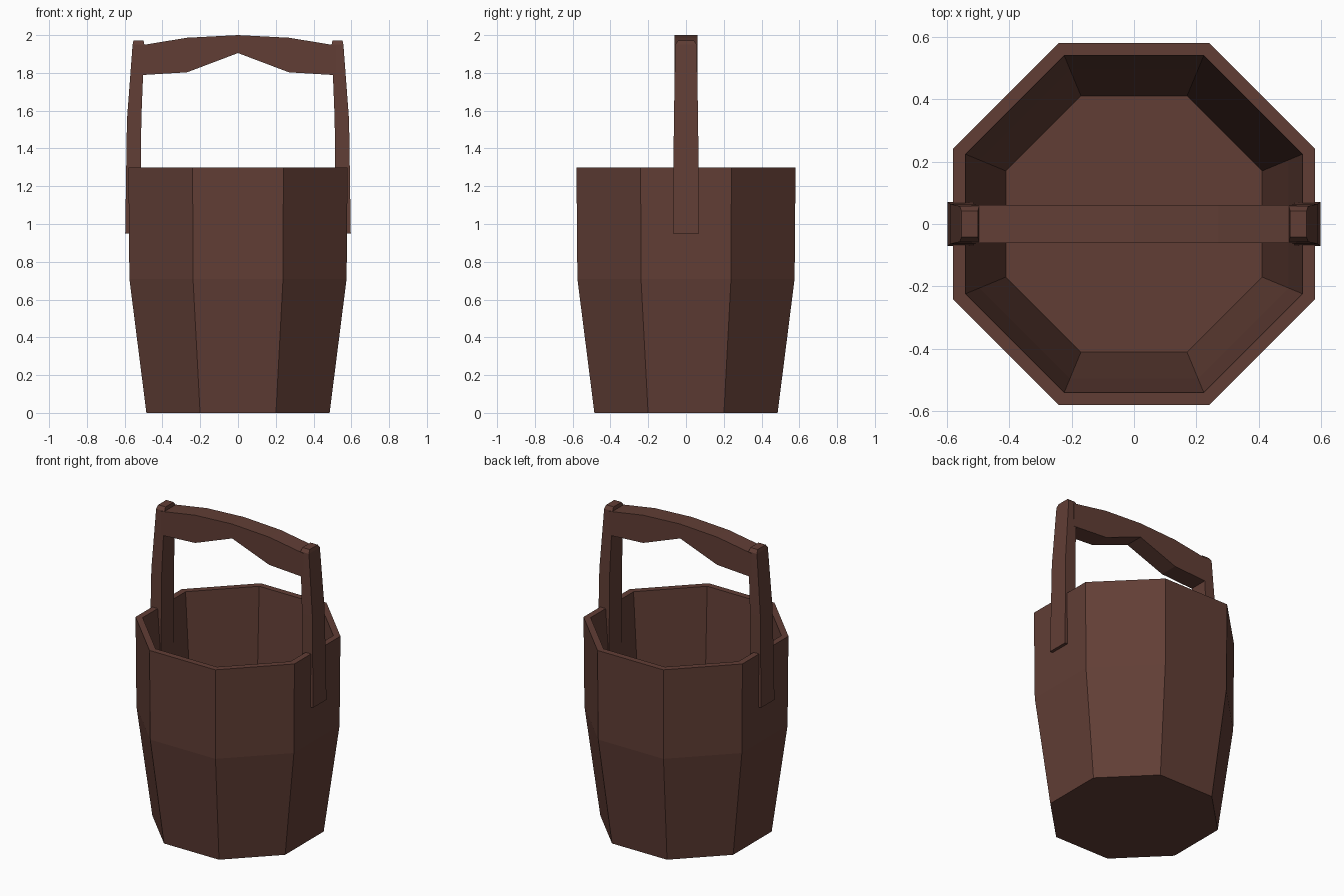
import bpy, bmesh, math

if "Cube" in bpy.data.objects:
    bpy.data.objects.remove(bpy.data.objects["Cube"])

wood = bpy.data.materials.new("dark red wood")
wood.diffuse_color = (0.12, 0.048, 0.036, 1)
wood.use_nodes = True
wood.node_tree.nodes["Principled BSDF"].inputs["Base Color"].default_value = wood.diffuse_color


def finish(name, bm):
    bmesh.ops.recalc_face_normals(bm, faces=bm.faces)
    me = bpy.data.meshes.new(name)
    bm.to_mesh(me)
    bm.free()
    me.materials.append(wood)
    ob = bpy.data.objects.new(name, me)
    bpy.context.collection.objects.link(ob)
    return ob


def loft(name, rings):
    """Skin a list of closed rings and cap both ends."""
    bm = bmesh.new()
    rows = [[bm.verts.new(p) for p in ring] for ring in rings]
    n = len(rows[0])
    for a, b in zip(rows, rows[1:]):
        for i in range(n):
            j = (i + 1) % n
            bm.faces.new((a[i], a[j], b[j], b[i]))
    bm.faces.new(rows[0])
    bm.faces.new(rows[-1])
    return finish(name, bm)


def octagon(apothem, z):
    r = apothem / math.cos(math.pi / 8)
    return [(r * math.cos((i + .5) * math.pi / 4),
             r * math.sin((i + .5) * math.pi / 4), z) for i in range(8)]


# Hollow bucket: up the outside, over the rim, down to the inner floor
profile = [(.485, 0), (.575, .71), (.58, 1.3), (.54, 1.3), (.495, .71), (.41, .06)]
loft("bucket", [octagon(a, z) for a, z in profile])

# Uprights straddling the rim: outer x, inner x, half depth, height
post = [(.597, .515, .07, .95), (.588, .512, .064, 1.55),
        (.558, .496, .057, 1.95), (.553, .5, .042, 1.972)]
for side, label in ((-1, "left"), (1, "right")):
    loft(label + "_upright", [[(side * o, -d, z), (side * i, -d, z),
                               (side * i, d, z), (side * o, d, z)]
                              for o, i, d, z in post])

# Arched grip: x, underside z, top z
half = [(.52, 1.788, 1.945), (.27, 1.803, 1.986)]
spans = [(-x, lo, hi) for x, lo, hi in half] + [(0, 1.905, 2.0)] + half[::-1]
loft("handle_grip", [[(x, -.061, lo), (x, .061, lo), (x, .061, hi), (x, -.061, hi)]
                     for x, lo, hi in spans])
